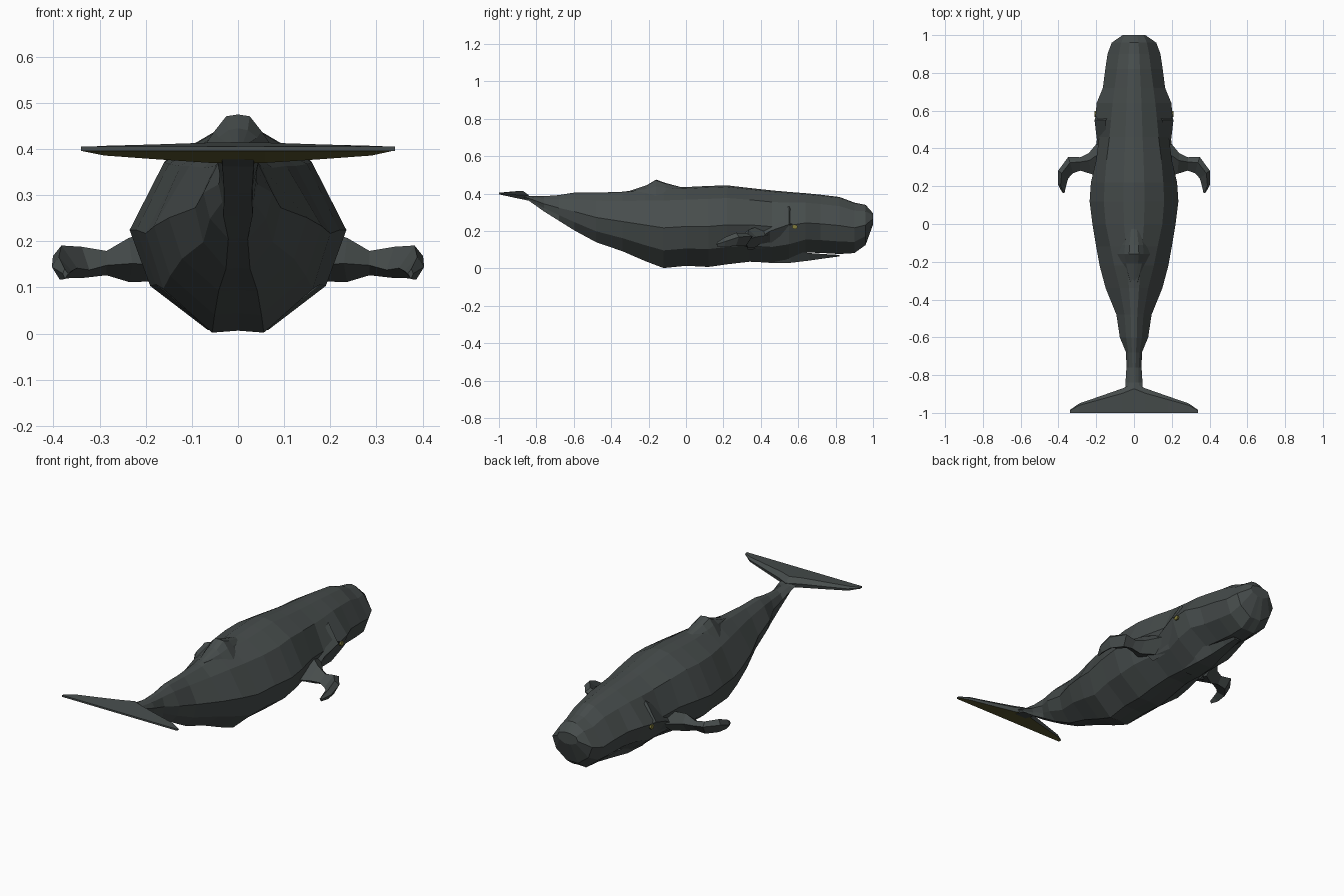
import bpy, bmesh, math
from mathutils import Vector

if "Cube" in bpy.data.objects:
    bpy.data.objects.remove(bpy.data.objects["Cube"])


def material(name, rgb):
    m = bpy.data.materials.new(name)
    m.use_nodes = True
    m.diffuse_color = (*rgb, 1)
    bsdf = m.node_tree.nodes["Principled BSDF"]
    bsdf.inputs["Base Color"].default_value = (*rgb, 1)
    bsdf.inputs["Roughness"].default_value = 0.8
    return m


SKIN = material("slate grey", (0.062, 0.073, 0.072))
OLIVE = material("dark olive", (0.112, 0.105, 0.032))
EYE = material("eye yellow", (0.22, 0.20, 0.045))


def loft(name, rings, mats=(SKIN,)):
    """Skin a list of closed rings with equal point counts and cap both ends."""
    bm = bmesh.new()
    loops = [[bm.verts.new(p) for p in ring] for ring in rings]
    n = len(loops[0])
    for a, b in zip(loops, loops[1:]):
        for i in range(n):
            j = (i + 1) % n
            bm.faces.new((a[i], a[j], b[j], b[i]))
    bm.faces.new(loops[0])
    bm.faces.new(loops[-1])
    bmesh.ops.recalc_face_normals(bm, faces=bm.faces)
    me = bpy.data.meshes.new(name)
    bm.to_mesh(me)
    bm.free()
    for m in mats:
        me.materials.append(m)
    ob = bpy.data.objects.new(name, me)
    bpy.context.collection.objects.link(ob)
    return ob


def mirrored(half):
    """Complete a half outline running from the top centre to the bottom centre."""
    return half + [(-x, y, z) for x, y, z in reversed(half[1:-1])]


def body_ring(y, top, bot, w, ws):
    h = top - bot
    keel = 0.75 if y < -0.65 else 0.28      # the tail stock is boxy below
    return mirrored([(0, y, top), (0.35 * ws, y, top - 0.02 * h),
                     (ws, y, top - 0.16 * h), (w, y, bot + 0.5 * h),
                     (max(0.81, keel) * w, y, bot + 0.22 * h), (keel * w, y, bot),
                     (0, y, bot + 0.01 * h)])


# Body and head: y, top, bottom, half width, shoulder half width
BODY = [
    (-0.90, 0.405, 0.375, 0.045, 0.030), (-0.84, 0.388, 0.362, 0.045, 0.025),
    (-0.76, 0.386, 0.305, 0.040, 0.025), (-0.68, 0.392, 0.255, 0.042, 0.030),
    (-0.60, 0.405, 0.205, 0.075, 0.042), (-0.48, 0.405, 0.140, 0.093, 0.050),
    (-0.34, 0.410, 0.092, 0.150, 0.075), (-0.22, 0.425, 0.040, 0.182, 0.105),
    (-0.12, 0.432, 0.002, 0.200, 0.125), (0.00, 0.435, 0.014, 0.220, 0.150),
    (0.12, 0.441, 0.008, 0.235, 0.160), (0.22, 0.444, 0.022, 0.228, 0.155),
    (0.34, 0.430, 0.036, 0.200, 0.145), (0.46, 0.417, 0.030, 0.185, 0.130),
    (0.55, 0.409, 0.050, 0.205, 0.122), (0.64, 0.402, 0.085, 0.198, 0.113),
    (0.72, 0.394, 0.083, 0.165, 0.103), (0.82, 0.382, 0.077, 0.152, 0.090),
    (0.90, 0.352, 0.082, 0.140, 0.080), (0.96, 0.340, 0.125, 0.118, 0.068),
    (1.00, 0.295, 0.235, 0.060, 0.050)]
loft("body", [body_ring(*row) for row in BODY])

# Dorsal hump: y, crest height, half width; the skirt sinks into the back
loft("dorsal_hump", [
    mirrored([(0, y, z), (0.3 * w, y, z - 0.004), (0.6 * w, y, 0.45 * z + 0.225),
              (1.15 * w, y, 0.37), (0, y, 0.36)])
    for y, z, w in [(-0.31, 0.412, 0.03), (-0.21, 0.445, 0.07),
                    (-0.16, 0.475, 0.085), (-0.11, 0.457, 0.08),
                    (-0.02, 0.433, 0.05)]])

# Slender lower jaw: y, top, bottom, half width
loft("lower_jaw", [
    mirrored([(0, y, t), (w, y, t), (0.55 * w, y, b), (0, y, b)])
    for y, t, b, w in [(0.44, 0.12, 0.030, 0.10), (0.56, 0.095, 0.030, 0.085),
                       (0.66, 0.082, 0.042, 0.055), (0.75, 0.076, 0.055, 0.04),
                       (0.82, 0.072, 0.064, 0.025)]])

# Tail fluke: x, leading edge y, top, bottom at leading edge
half_fluke = [(0.00, -0.84, 0.415, 0.368), (0.06, -0.87, 0.414, 0.370),
              (0.18, -0.912, 0.410, 0.378), (0.29, -0.95, 0.407, 0.386),
              (0.34, -0.985, 0.404, 0.397)]
span = [(-x, y, t, b) for x, y, t, b in reversed(half_fluke[1:])] + half_fluke
fluke = loft("tail_fluke", [
    [(x, y, (t + b) / 2), (x, y - 0.2 * (y + 1), t), (x, -1.0, 0.405),
     (x, -1.0, 0.396), (x, y - 0.05 * (y + 1), b)]
    for x, y, t, b in span], (SKIN, OLIVE))
for f in fluke.data.polygons:
    if f.normal.z < -0.3:
        f.material_index = 1

# Flippers: section centre, chord direction, half chord, thickness above and below
FLIPPER = [
    ((0.17, 0.35, 0.165), (0.0, 1.0, 0.15), 0.110, 0.055, 0.055),
    ((0.235, 0.32, 0.160), (0.1, 1.0, 0.15), 0.055, 0.045, 0.050),
    ((0.285, 0.318, 0.155), (0.0, 1.0, 0.2), 0.036, 0.022, 0.030),
    ((0.335, 0.312, 0.155), (0.3, 1.0, 0.4), 0.048, 0.028, 0.038),
    ((0.375, 0.262, 0.155), (1.0, 0.8, 0.5), 0.036, 0.032, 0.038),
    ((0.382, 0.205, 0.140), (1.0, 0.3, 0.2), 0.023, 0.025, 0.024),
    ((0.374, 0.165, 0.130), (1.0, 0.2, 0.0), 0.006, 0.010, 0.012)]
for side, tag in ((1, "left"), (-1, "right")):
    rings = []
    for c, d, chord, above, below in FLIPPER:
        c, d = Vector(c), Vector(d).normalized()
        pts = [c + d * chord, c + d * chord * 0.3 + Vector((0, 0, above)),
               c - d * chord, c + d * chord * 0.2 - Vector((0, 0, below))]
        rings.append([(side * p.x, p.y, p.z) for p in pts])
    loft(tag + "_flipper", rings)

    # Cheek fold running from the flipper up to the eye
    fold = [[(0.15, 0.33, 0.10), (0.20, 0.33, 0.125), (0.17, 0.33, 0.17)],
            [(0.14, 0.45, 0.11), (0.197, 0.45, 0.20), (0.15, 0.45, 0.26)],
            [(0.14, 0.55, 0.14), (0.209, 0.55, 0.235), (0.148, 0.55, 0.335)],
            [(0.13, 0.58, 0.18), (0.200, 0.58, 0.235), (0.13, 0.58, 0.28)]]
    loft(tag + "_cheek", [[(side * x, y, z) for x, y, z in r] for r in fold])

    # Eye: small flattened hexagon on the head side
    hexagon = [(math.cos(k * math.pi / 3), math.sin(k * math.pi / 3)) for k in range(6)]
    loft(tag + "_eye", [[(side * x, 0.582 + 0.016 * u, 0.222 + 0.012 * v)
                         for u, v in hexagon] for x in (0.201, 0.2095)], (EYE,))
